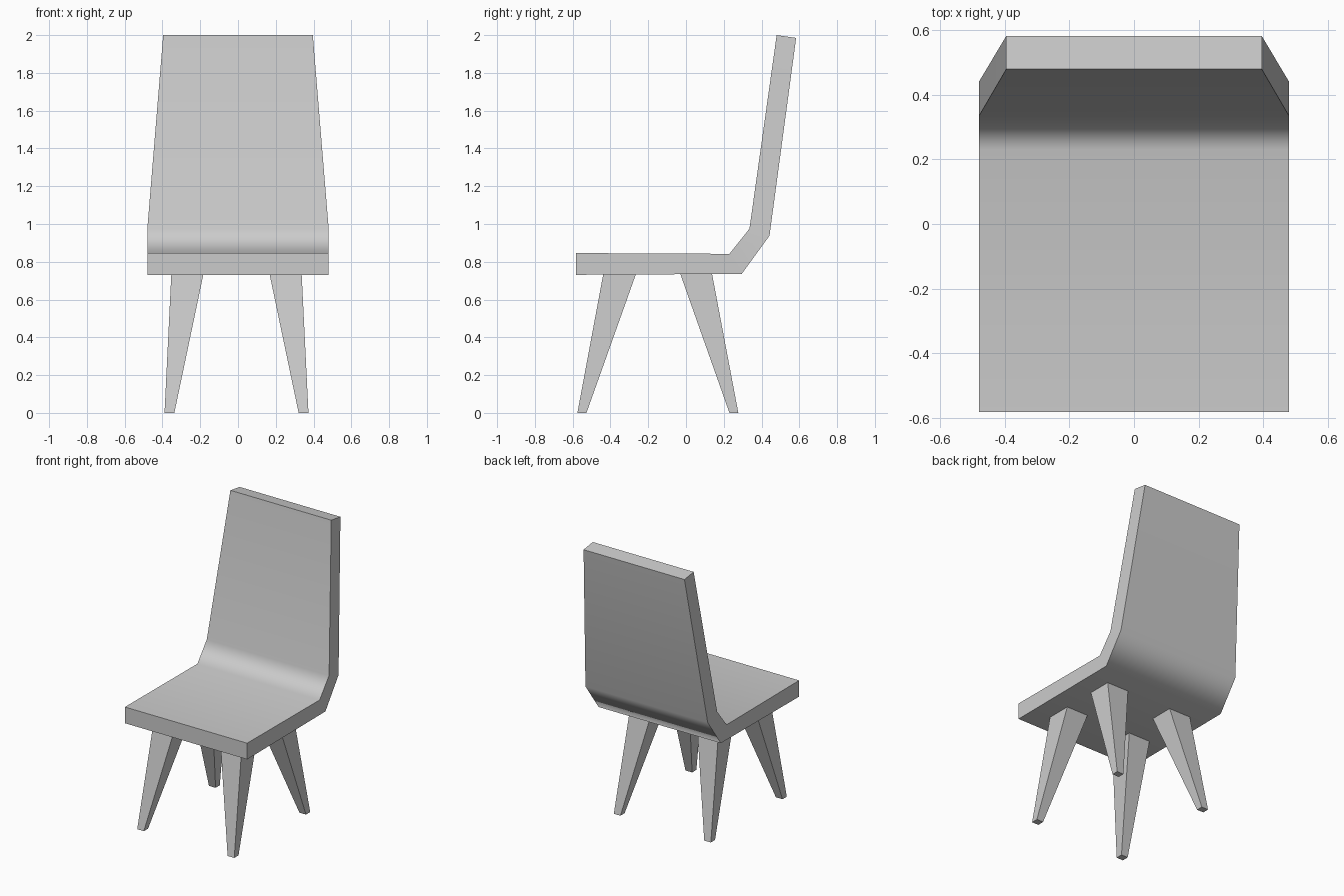
import bpy, bmesh
from math import radians

if "Cube" in bpy.data.objects:
    bpy.data.objects.remove(bpy.data.objects["Cube"])


def make_object(name, bm, angle):
    bmesh.ops.recalc_face_normals(bm, faces=bm.faces[:])
    mesh = bpy.data.meshes.new(name)
    bm.to_mesh(mesh)
    bm.free()
    obj = bpy.data.objects.new(name, mesh)
    bpy.context.collection.objects.link(obj)
    bpy.ops.object.select_all(action='DESELECT')
    obj.select_set(True)
    bpy.context.view_layer.objects.active = obj
    bpy.ops.object.shade_smooth_by_angle(angle=radians(angle))
    return obj


def loft(name, rings, angle):
    """Skin a run of four-point rings and cap both ends."""
    bm = bmesh.new()
    loops = [[bm.verts.new(p) for p in ring] for ring in rings]
    for a, b in zip(loops, loops[1:]):
        for i in range(4):
            j = (i + 1) % 4
            bm.faces.new((a[i], a[j], b[j], b[i]))
    bm.faces.new(loops[0])
    bm.faces.new(loops[-1])
    return make_object(name, bm, angle)


# Bent seat and back shell: (half width, upper y, upper z, lower y, lower z)
stations = [
    (0.48, -0.583, 0.846, -0.583, 0.731),
    (0.48, 0.23, 0.842, 0.295, 0.736),
    (0.48, 0.336, 0.975, 0.442, 0.938),
    (0.396, 0.48, 2.0, 0.583, 1.985),
]
shell = loft("seat_and_back",
             [[(-w, uy, uz), (w, uy, uz), (w, ly, lz), (-w, ly, lz)]
              for w, uy, uz, ly, lz in stations], 60)
weighted = shell.modifiers.new("weighted_normals", 'WEIGHTED_NORMAL')
weighted.keep_sharp = True


# Splayed tapered legs: x range and y range at foot and at seat
def rect(x0, x1, y0, y1, z):
    return [(x0, y0, z), (x1, y0, z), (x1, y1, z), (x0, y1, z)]


AXIS = -0.008  # the leg set sits slightly off centre
legs = {
    "front_leg": ((-0.575, -0.527), (-0.438, -0.265)),
    "back_leg": ((0.23, 0.277), (-0.03, 0.138)),
}
for name, (foot, top) in legs.items():
    for side, s in (("left", -1), ("right", 1)):
        xs_foot = sorted(AXIS + s * d for d in (0.329, 0.381))
        xs_top = sorted(AXIS + s * d for d in (0.175, 0.345))
        loft(f"{name}_{side}",
             [rect(*xs_foot, *foot, 0.0), rect(*xs_top, *top, 0.735)], 20)
